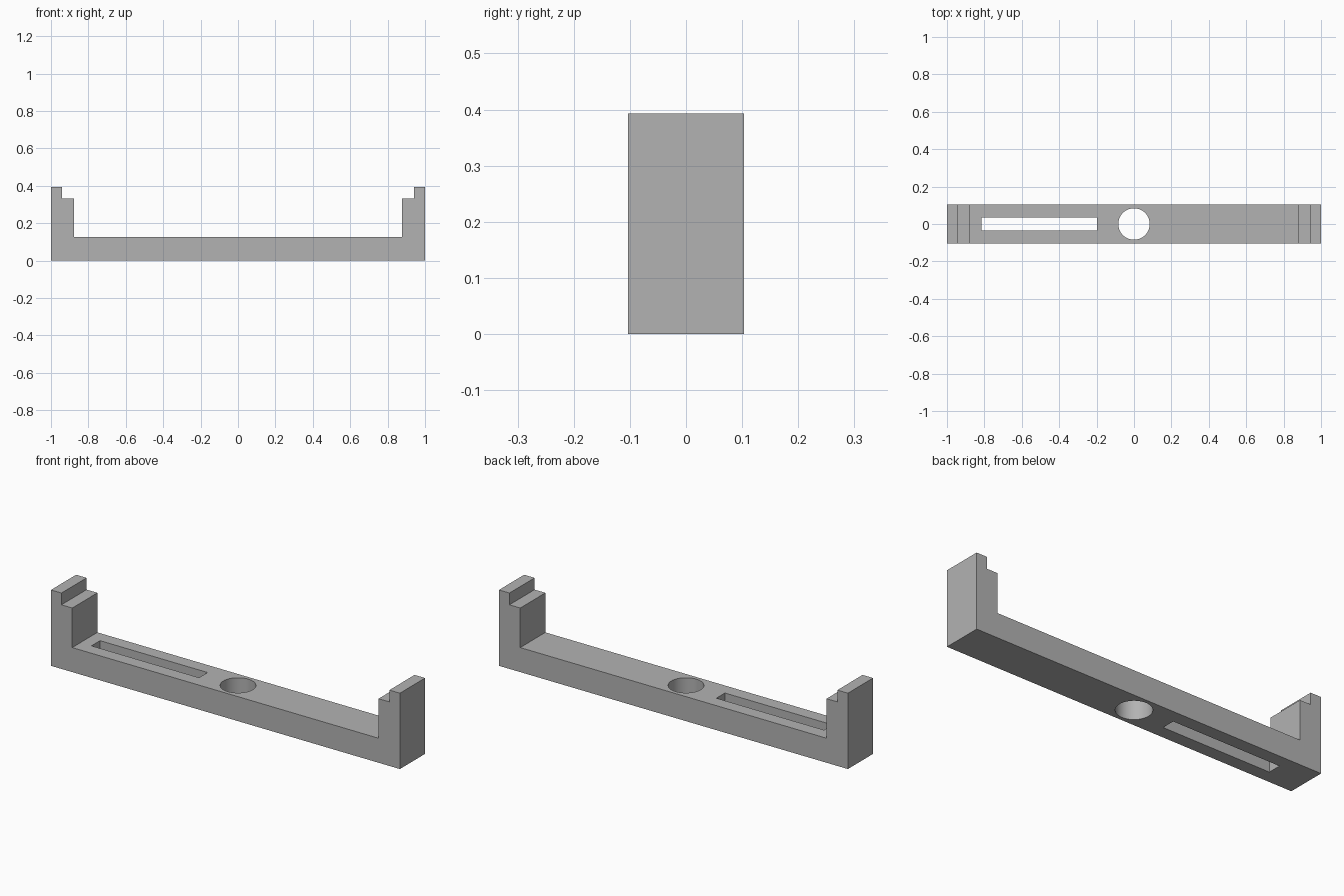
import bpy
import bmesh
import math

if "Cube" in bpy.data.objects:
    bpy.data.objects.remove(bpy.data.objects["Cube"])

HALF_DEPTH = 0.103

grey = bpy.data.materials.new("grey")
grey.diffuse_color = (0.45, 0.45, 0.45, 1)
grey.use_nodes = True
grey.node_tree.nodes["Principled BSDF"].inputs["Base Color"].default_value = grey.diffuse_color

# Bracket: stepped half profile, mirrored in x and extruded through the depth
half = [(1, 0), (1, 0.393), (0.94, 0.393), (0.94, 0.332), (0.878, 0.332), (0.878, 0.127)]
profile = half + [(-x, z) for x, z in reversed(half)]
bm = bmesh.new()
face = bm.faces.new([bm.verts.new((x, -HALF_DEPTH, z)) for x, z in profile])
result = bmesh.ops.extrude_face_region(bm, geom=[face])
moved = [v for v in result["geom"] if isinstance(v, bmesh.types.BMVert)]
bmesh.ops.translate(bm, verts=moved, vec=(0, 2 * HALF_DEPTH, 0))
bmesh.ops.recalc_face_normals(bm, faces=bm.faces)
mesh = bpy.data.meshes.new("bracket")
bm.to_mesh(mesh)
bm.free()
bracket = bpy.data.objects.new("bracket", mesh)
bpy.context.collection.objects.link(bracket)
mesh.materials.append(grey)

# Cutters: round centre hole and long slot on the left
bpy.ops.mesh.primitive_cylinder_add(vertices=64, radius=0.084, depth=0.4, location=(0, 0, 0.06))
hole_cutter = bpy.context.object
hole_cutter.name = "hole_cutter"

bpy.ops.mesh.primitive_cube_add(size=1, location=(-0.507, 0, 0.06))
slot_cutter = bpy.context.object
slot_cutter.name = "slot_cutter"
slot_cutter.scale = (0.617, 0.07, 0.4)

for cutter in (hole_cutter, slot_cutter):
    cutter.data.materials.append(grey)
    cutter.hide_render = True
    cutter.display_type = 'WIRE'
    cut = bracket.modifiers.new(cutter.name, 'BOOLEAN')
    cut.operation = 'DIFFERENCE'
    cut.solver = 'EXACT'
    cut.object = cutter

# Apply the cuts, drop the cutters and smooth the round wall
bpy.ops.object.select_all(action='DESELECT')
bracket.select_set(True)
bpy.context.view_layer.objects.active = bracket
for name in [m.name for m in bracket.modifiers]:
    bpy.ops.object.modifier_apply(modifier=name)
for cutter in (hole_cutter, slot_cutter):
    bpy.data.objects.remove(cutter)
bpy.ops.object.shade_smooth_by_angle(angle=math.radians(30))
